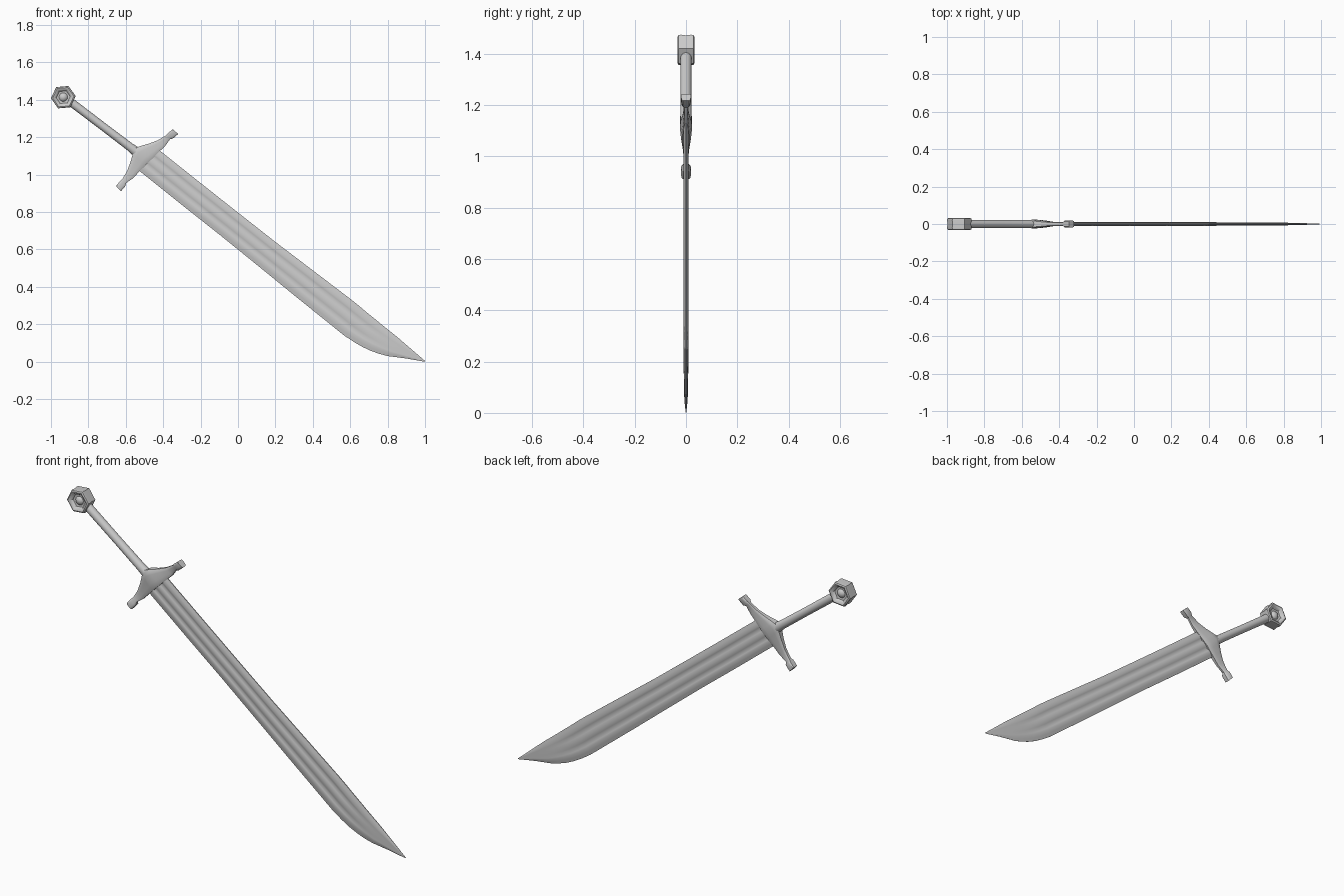
import bpy, bmesh
from math import cos, sin, radians
from mathutils import Vector

if "Cube" in bpy.data.objects:
    bpy.data.objects.remove(bpy.data.objects["Cube"])


def skin(name, rings, angle=35):
    """Bridge a list of equal-length closed rings, cap both ends, smooth by angle."""
    bm = bmesh.new()
    loops = [[bm.verts.new(p) for p in ring] for ring in rings]
    n = len(loops[0])
    for a, b in zip(loops, loops[1:]):
        for i in range(n):
            j = (i + 1) % n
            bm.faces.new((a[i], a[j], b[j], b[i]))
    bm.faces.new(loops[0])
    bm.faces.new(loops[-1])
    bmesh.ops.recalc_face_normals(bm, faces=bm.faces)
    me = bpy.data.meshes.new(name)
    bm.to_mesh(me)
    bm.free()
    ob = bpy.data.objects.new(name, me)
    bpy.context.collection.objects.link(ob)
    bpy.ops.object.select_all(action='DESELECT')
    ob.select_set(True)
    bpy.context.view_layer.objects.active = ob
    bpy.ops.object.shade_smooth_by_angle(angle=radians(angle))
    return ob


def section(x0, z0, x1, z1, profile):
    """Symmetric cross-section between two outline points; profile = (t, half thickness)."""
    front = [(x0 + (x1 - x0) * t, -y, z0 + (z1 - z0) * t) for t, y in profile]
    return front + [(x, -y, z) for x, y, z in reversed(front)]


# Blade: spine point, edge point, thickness, fuller depth
blade = [
    (-.435, 1.140, -.535, 1.028, .0095, 1), (-.41, 1.122, -.515, 1.010, .0095, 1),
    (-.20, .955, -.29, .830, .0095, 1), (0, .797, -.09, .672, .0095, 1),
    (.20, .640, .11, .510, .0095, 1), (.40, .488, .31, .347, .0095, 1),
    (.60, .336, .52, .178, .009, 1), (.65, .296, .57, .138, .009, .9),
    (.69, .262, .62, .105, .0085, .7), (.73, .230, .665, .079, .008, .5),
    (.76, .205, .71, .058, .0075, .3), (.80, .173, .755, .042, .007, .1),
    (.85, .133, .80, .030, .0065, 0), (.93, .064, .90, .017, .004, 0),
    (1, .004, .997, 0, .001, 0)]
shape = [(0, .25, 0), (.1, .7, 0), (.2, 1, 0), (.26, 1, .25), (.33, 1, .65), (.4, 1, .25),
         (.46, 1, 0), (.54, 1, 0), (.6, 1, .25), (.67, 1, .65), (.74, 1, .25),
         (.8, 1, 0), (.9, .55, 0), (1, .08, 0)]
skin("blade", [section(a, b, c, d, [(t, th * (y - g * f)) for t, y, g in shape])
               for a, b, c, d, th, f in blade], 40)

# Guard: one arm from knob to centre, then mirrored across the sword axis
arm = [
    (-.348, 1.243, -.320, 1.217, .020), (-.374, 1.222, -.348, 1.193, .019),
    (-.383, 1.211, -.363, 1.190, .010), (-.428, 1.184, -.390, 1.152, .010),
    (-.476, 1.166, -.422, 1.122, .014), (-.524, 1.152, -.455, 1.088, .021)]
other = [(.591 - b, .591 - a, .591 - d, .591 - c, th) for a, b, c, d, th in reversed(arm)]
centre = [(-.556, 1.140, -.480, 1.064, .024)]
guard_shape = [(0, .7), (.12, .95), (.3, 1), (.7, .9), (.9, .8), (1, .6)]
skin("guard", [section(a, b, c, d, [(t, y * th) for t, y in guard_shape])
               for a, b, c, d, th in arm + centre + other])

# Grip: round rod, flaring slightly into the guard
start, end = Vector((-.895, 0, 1.389)), Vector((-.52, 0, 1.104))
axis = (end - start).normalized()
side, depth = axis.cross(Vector((0, 1, 0))), Vector((0, 1, 0))
rings = []
for t, r in [(0, .022), (.5, .0215), (.85, .0225), (.93, .026), (1, .024)]:
    c = start.lerp(end, t)
    rings.append([c + side * r * cos(radians(a)) + depth * min(r, .0225) * sin(radians(a))
                  for a in range(0, 360, 18)])
skin("grip", rings, 50)

# Pommel: hexagonal block with raised rims and a dished face on both sides
PX, PZ, R = -.934, 1.414, .066
half = [(.40, .014), (.56, .016), (.72, .030), (.86, .033), (.97, .029), (1, .020)]
steps = [(s, -y) for s, y in half] + [(.95, 0)] + [(s, y) for s, y in reversed(half)]
skin("pommel", [[(PX + R * s * cos(radians(5 + 60 * k)), y, PZ + R * s * sin(radians(5 + 60 * k)))
                 for k in range(6)] for s, y in steps], 40)

# Pommel bead: round stud showing in both dished faces
bpy.ops.mesh.primitive_uv_sphere_add(segments=24, ring_count=12, radius=.027, location=(PX, 0, PZ))
bead = bpy.context.object
bead.name = "pommel_bead"
bpy.ops.object.shade_smooth()
